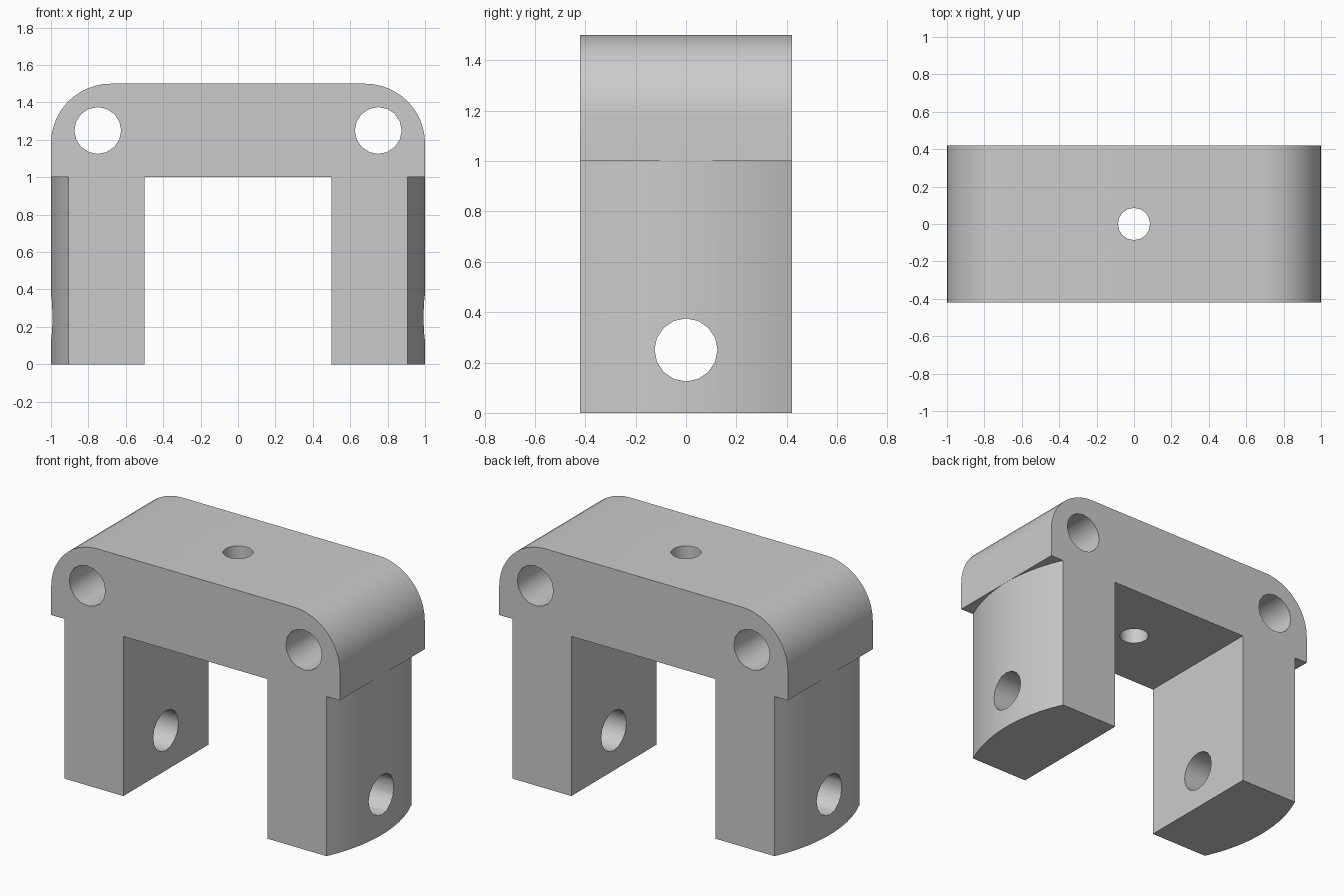
import bpy, bmesh
from math import sin, cos, pi, asin
from mathutils import Matrix, Vector

old = bpy.data.objects.get("Cube")
if old:
    bpy.data.objects.remove(old, do_unlink=True)

HALF_DEPTH = 0.42
BAR_BOTTOM, BAR_TOP = 1.0, 1.5
CORNER = 0.32

grey = bpy.data.materials.new("plain grey")
grey.use_nodes = True
grey.diffuse_color = (0.6, 0.6, 0.6, 1)
grey.node_tree.nodes["Principled BSDF"].inputs["Base Color"].default_value = (0.6, 0.6, 0.6, 1)


def prism(name, points, offset):
    """Extrude a closed outline along the offset vector."""
    bm = bmesh.new()
    face = bm.faces.new([bm.verts.new(p) for p in points])
    result = bmesh.ops.extrude_face_region(bm, geom=[face])
    moved = [v for v in result["geom"] if isinstance(v, bmesh.types.BMVert)]
    bmesh.ops.translate(bm, verts=moved, vec=Vector(offset))
    bmesh.ops.recalc_face_normals(bm, faces=bm.faces)
    mesh = bpy.data.meshes.new(name)
    bm.to_mesh(mesh)
    bm.free()
    mesh.materials.append(grey)
    obj = bpy.data.objects.new(name, mesh)
    bpy.context.collection.objects.link(obj)
    return obj


def drill(name, centre, radius, length, axis, sides=16):
    """Cylinder used to cut a hole along the x, y or z axis."""
    turn = {"x": Matrix.Rotation(pi / 2, 4, "Y"),
            "y": Matrix.Rotation(pi / 2, 4, "X"),
            "z": Matrix.Identity(4)}[axis]
    ring = [Vector((radius * cos(2 * pi * i / sides),
                    radius * sin(2 * pi * i / sides), -length / 2)) for i in range(sides)]
    points = [turn @ p + Vector(centre) for p in ring]
    return prism(name, points, turn @ Vector((0, 0, length)))


def combine(target, tool, operation):
    """Apply a boolean and discard the tool."""
    tool.hide_render = True
    mod = target.modifiers.new(operation.lower(), "BOOLEAN")
    mod.operation = operation
    mod.solver = "EXACT"
    mod.object = tool
    bpy.context.view_layer.objects.active = target
    bpy.ops.object.modifier_apply(modifier=mod.name)
    bpy.data.objects.remove(tool, do_unlink=True)


# Top bar with rounded upper corners
steps = 12
right_arc = [(1 - CORNER + CORNER * cos(pi / 2 * i / steps),
              BAR_TOP - CORNER + CORNER * sin(pi / 2 * i / steps)) for i in range(steps + 1)]
outline = [(1, BAR_BOTTOM)] + right_arc
outline += [(-x, z) for x, z in reversed(outline)]
bracket = prism("bracket", [(x, -HALF_DEPTH, z) for x, z in outline], (0, 2 * HALF_DEPTH, 0))

# Two legs whose outer faces follow one unit circle
reach = asin(HALF_DEPTH)
segments = 11
for side in (1, -1):
    arc = [-reach + 2 * reach * i / segments for i in range(segments + 1)]
    plan = [(0.5, -HALF_DEPTH)] + [(cos(a), sin(a)) for a in arc] + [(0.5, HALF_DEPTH)]
    leg = prism("leg", [(side * x, y, 0) for x, y in plan], (0, 0, BAR_BOTTOM))
    combine(bracket, leg, "UNION")

# Holes: two through the bar corners, one through the top, one across both legs
for side in (1, -1):
    combine(bracket, drill("corner_hole", (side * 0.75, 0, 1.25), 0.125, 2, "y"), "DIFFERENCE")
combine(bracket, drill("top_hole", (0, 0, 1.25), 0.086, 1, "z"), "DIFFERENCE")
combine(bracket, drill("leg_hole", (0, 0, 0.25), 0.125, 3, "x"), "DIFFERENCE")

# Smooth the curved faces, keep the edges sharp
bpy.ops.object.select_all(action="DESELECT")
bracket.select_set(True)
bpy.context.view_layer.objects.active = bracket
bpy.ops.object.shade_smooth_by_angle()
